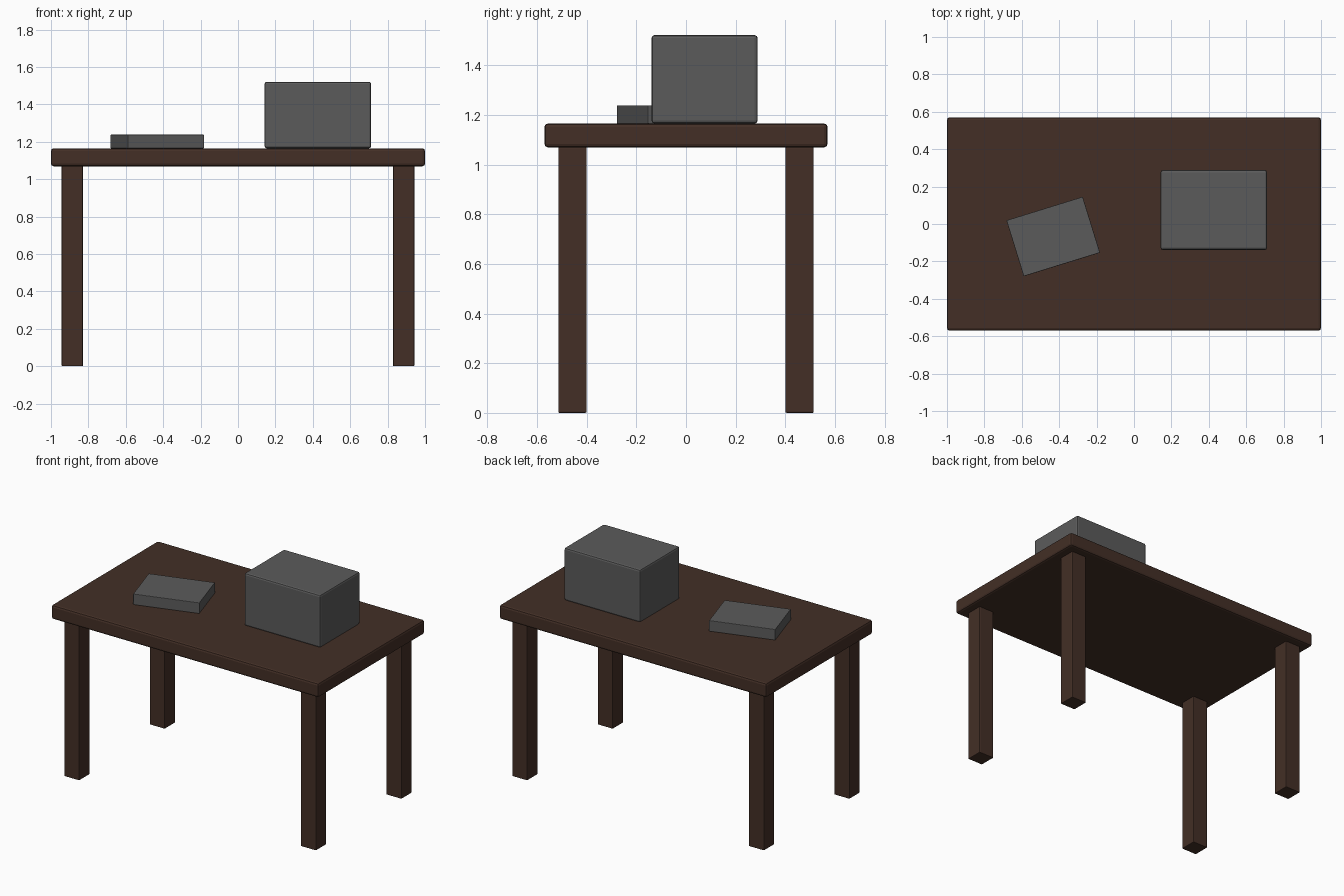
import bpy, bmesh, math
from mathutils import Matrix, Vector

if "Cube" in bpy.data.objects:
    bpy.data.objects.remove(bpy.data.objects["Cube"])


def material(name, rgb):
    m = bpy.data.materials.new(name)
    m.diffuse_color = (*rgb, 1.0)
    m.use_nodes = True
    m.node_tree.nodes["Principled BSDF"].inputs["Base Color"].default_value = m.diffuse_color
    return m


wood = material("dark_brown_wood", (0.056, 0.028, 0.019))
grey = material("dark_grey", (0.105, 0.105, 0.105))


def block(name, centre, size, mat, bevel, angle=0.0):
    """Box with small bevelled edges, optionally turned about z."""
    bm = bmesh.new()
    bmesh.ops.create_cube(bm, size=1.0, matrix=Matrix.Diagonal((*size, 1.0)))
    me = bpy.data.meshes.new(name)
    bm.to_mesh(me)
    bm.free()
    me.materials.append(mat)
    ob = bpy.data.objects.new(name, me)
    ob.location = Vector(centre)
    ob.rotation_euler.z = angle
    bpy.context.collection.objects.link(ob)
    mod = ob.modifiers.new("edge_bevel", 'BEVEL')
    mod.width = bevel
    mod.segments = 2
    return ob


# Table top
block("table_top", (0, 0, 1.117), (2.0, 1.14, 0.096), wood, 0.014)

# Four legs
for sx, side in ((-1, "left"), (1, "right")):
    for sy, end in ((-1, "front"), (1, "back")):
        block(f"{end}_{side}_leg", (sx * 0.886, sy * 0.457, 0.535),
              (0.114, 0.114, 1.07), wood, 0.005)

# Large box and small turned slab on the table
block("large_box", (0.427, 0.075, 1.343), (0.57, 0.427, 0.356), grey, 0.012)
block("small_slab", (-0.432, -0.067, 1.2015), (0.427, 0.313, 0.073), grey, 0.003,
      math.radians(17.2))
